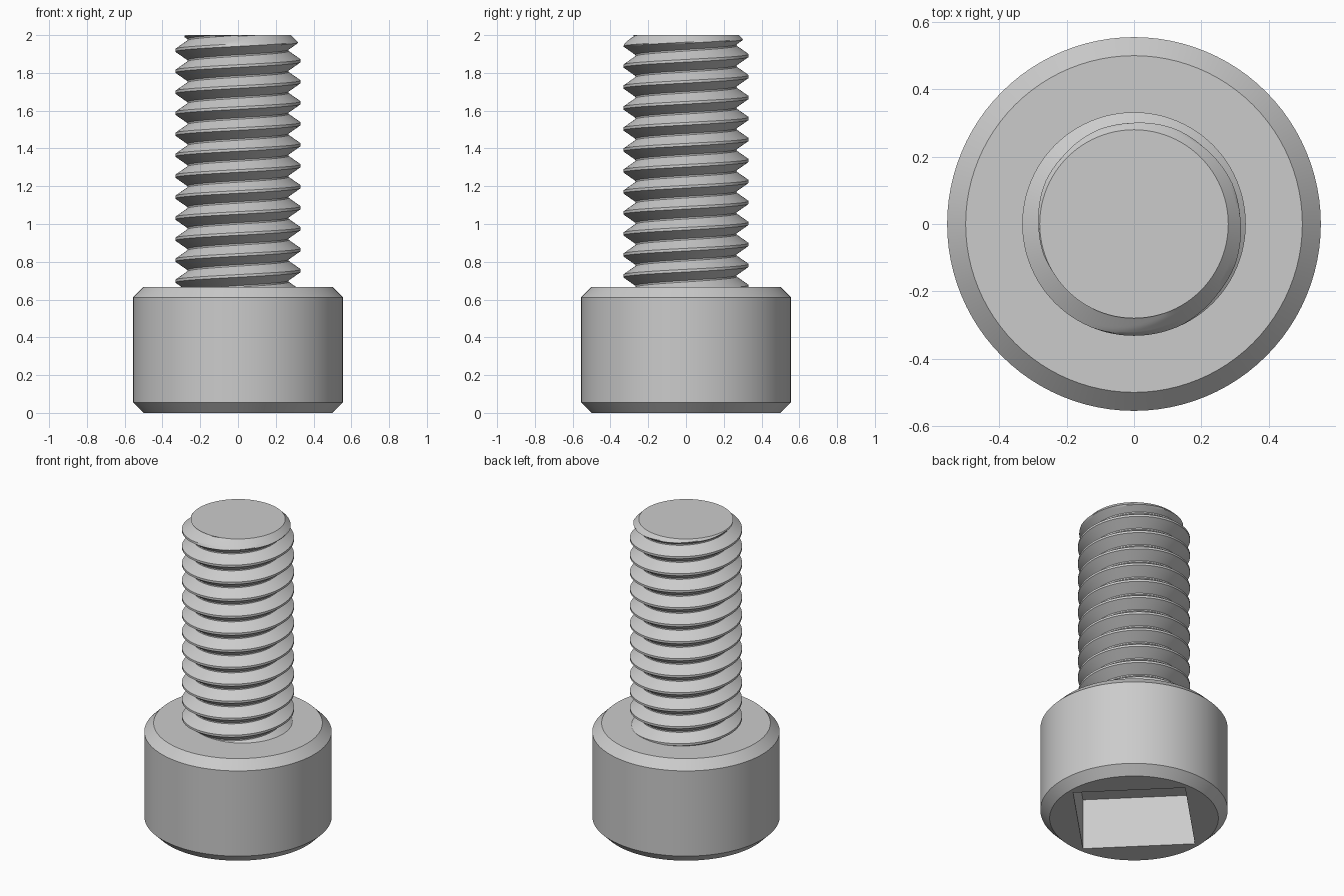
import bpy, bmesh, math

cube = bpy.data.objects.get("Cube")
if cube:
    bpy.data.objects.remove(cube, do_unlink=True)

SEGS = 96
TOP = 2.0
HEAD_R, HEAD_H, CHAMFER = 0.555, 0.667, 0.055
PITCH = 1 / 9
CREST_R, ROOT_R, TIP_R = 0.332, 0.268, 0.28
CREST_HALF, ROOT_HALF = 0.007, 0.004
CREST_Z = 0.753          # height of one crest on the +x side
BURIED = 0.6             # shank bottom, inside the head

steel = bpy.data.materials.new("steel_grey")
steel.use_nodes = True
GREY = (0.6, 0.6, 0.6, 1)
steel.diffuse_color = GREY
steel.node_tree.nodes["Principled BSDF"].inputs["Base Color"].default_value = GREY


def make_object(name, bm):
    bmesh.ops.recalc_face_normals(bm, faces=bm.faces)
    mesh = bpy.data.meshes.new(name)
    bm.to_mesh(mesh)
    bm.free()
    mesh.materials.append(steel)
    obj = bpy.data.objects.new(name, mesh)
    bpy.context.collection.objects.link(obj)
    return obj


def activate(obj):
    bpy.ops.object.select_all(action='DESELECT')
    obj.select_set(True)
    bpy.context.view_layer.objects.active = obj


def smooth(obj):
    activate(obj)
    bpy.ops.object.shade_smooth_by_angle(angle=math.radians(28))


def point(r, t, z):
    return (r * math.cos(t), r * math.sin(t), z)


# Head: chamfered cylinder
bm = bmesh.new()
profile = [(HEAD_R - CHAMFER, 0), (HEAD_R, CHAMFER),
           (HEAD_R, HEAD_H - CHAMFER), (HEAD_R - CHAMFER, HEAD_H)]
rings = [[bm.verts.new(point(r, math.tau * i / SEGS, z)) for i in range(SEGS)]
         for r, z in profile]
for low, high in zip(rings, rings[1:]):
    for i in range(SEGS):
        n = (i + 1) % SEGS
        bm.faces.new((low[i], low[n], high[n], high[i]))
bm.faces.new(rings[0])
bm.faces.new(rings[-1])
head = make_object("head", bm)

# Square drive socket, cut to half the head height
bpy.ops.mesh.primitive_cylinder_add(vertices=4, radius=0.471, depth=HEAD_H)
cutter = bpy.context.object
cutter.name = "socket_cutter"
cutter.hide_render = True
cutter.data.materials.append(steel)
cut = head.modifiers.new("socket", 'BOOLEAN')
cut.operation = 'DIFFERENCE'
cut.solver = 'EXACT'
cut.object = cutter
activate(head)
bpy.ops.object.modifier_apply(modifier=cut.name)
bpy.data.objects.remove(cutter, do_unlink=True)
smooth(head)

# One pitch of the thread profile: (height from crest, radius)
STEPS = 8
flank = PITCH / 2 - CREST_HALF - ROOT_HALF
thread = []
for s in range(STEPS + 1):
    f = s / STEPS
    thread.append((CREST_HALF + f * flank, CREST_R + f * (ROOT_R - CREST_R)))
thread += [(PITCH - d, r) for d, r in reversed(thread)]


def clip(r, z):
    """Trim the thread to the tapered tip and to the hidden bottom end."""
    if z >= TOP:
        return TIP_R, TOP
    if z <= BURIED:
        return ROOT_R, BURIED
    return min(r, TIP_R + TOP - z), z


# Threaded shank: right-hand helix, each column joined to the next
bm = bmesh.new()
columns = []
for i in range(SEGS):
    t = math.tau * i / SEGS
    column = []
    for turn in range(-4, 14):
        for d, r in thread:
            r, z = clip(r, CREST_Z + PITCH * (turn + i / SEGS) + d)
            column.append(bm.verts.new(point(r, t, z)))
    columns.append(column)
for i in range(SEGS):
    a = columns[i]
    b = columns[i + 1] if i + 1 < SEGS else columns[0][len(thread):]
    for j in range(min(len(a), len(b)) - 1):
        bm.faces.new((a[j], b[j], b[j + 1], a[j + 1]))
bmesh.ops.remove_doubles(bm, verts=bm.verts, dist=0.00001)

# End caps
for level in (BURIED, TOP):
    rim = [v for v in bm.verts if abs(v.co.z - level) < 0.00002
           and abs(v.co.xy.length - (TIP_R if level == TOP else ROOT_R)) < 0.0001]
    rim.sort(key=lambda v: math.atan2(v.co.y, v.co.x))
    bm.faces.new(rim)
shank = make_object("threaded_shank", bm)
smooth(shank)
